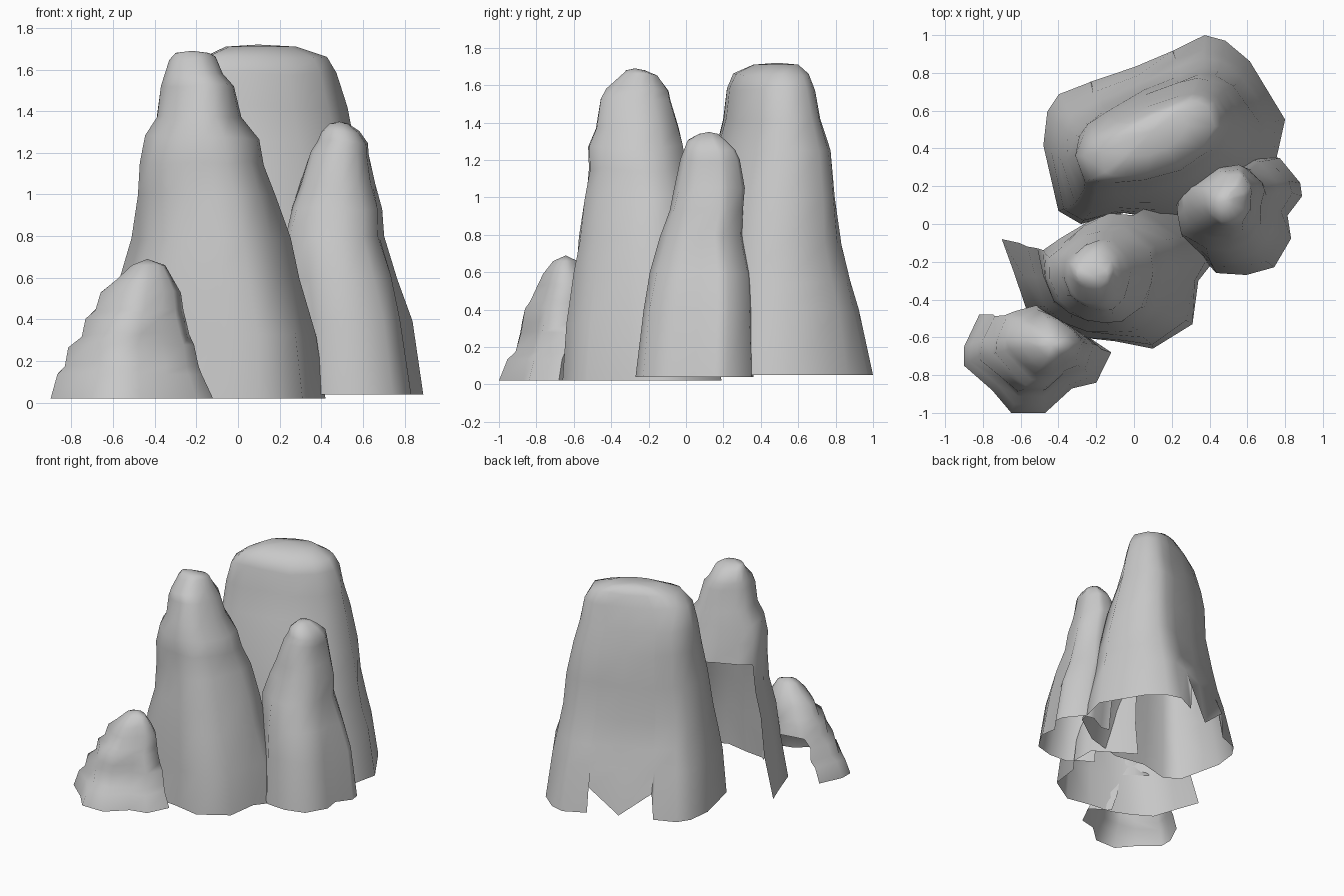
import bpy
import bmesh
import math
from mathutils import Vector, noise

cube = bpy.data.objects.get("Cube")
if cube:
    bpy.data.objects.remove(cube, do_unlink=True)

# One plain stone colour for every rock
stone = bpy.data.materials.new("grey_stone")
stone.use_nodes = True
stone_colour = (.58, .58, .58, 1)
stone.diffuse_color = stone_colour
shader = next(n for n in stone.node_tree.nodes if n.type == "BSDF_PRINCIPLED")
shader.inputs["Base Color"].default_value = stone_colour


def fit_to_box(points, box):
    """Move and scale a ring of points so that it exactly fills a box."""
    xs, ys = zip(*points)
    left, front = min(xs), min(ys)
    wide, deep = max(xs) - left, max(ys) - front
    return [Vector((box[0] + (x - left) / wide * (box[1] - box[0]),
                    box[2] + (y - front) / deep * (box[3] - box[2])))
            for x, y in points]


def ring_outline(outline, box, amount, skew):
    """Blend the base outline towards a (diagonally skewed) oval in the box."""
    points = fit_to_box(outline, (-1, 1, -1, 1))
    blended = []
    for p in points:
        turn = math.atan2(p.y, p.x)
        oval = Vector((math.cos(turn - skew), math.sin(turn + skew)))
        blended.append(p.lerp(oval, amount))
    return fit_to_box(blended, box)


def make_rock(name, outline, levels, peak, rounding, lumps, skew=0,
              open_sides=(), open_below=0, lifted=()):
    """Loft an open-bottomed shell from a base outline through level boxes."""
    count = len(outline)
    bm = bmesh.new()
    rings = []
    for row, (z, *box) in enumerate(levels):
        middle = Vector(((box[0] + box[1]) / 2, (box[2] + box[3]) / 2))
        ring = []
        for i, p in enumerate(ring_outline(outline, box, rounding * z / peak, skew)):
            height = z
            if 0 < row < len(levels) - 1:
                # Weathered bulges and uneven ledges
                seed = Vector((p.x, p.y, z)) * 5
                p += (p - middle).normalized() * noise.noise(seed) * lumps
                height += noise.noise(seed + Vector((9, 0, 0))) * lumps
            elif row == 0 and i in lifted:
                height += .2
            ring.append(bm.verts.new((p.x, p.y, height)))
        rings.append(ring)
    for row in range(len(rings) - 1):
        low, high = rings[row], rings[row + 1]
        for i in range(count):
            if i in open_sides and levels[row][0] < open_below:
                continue
            j = (i + 1) % count
            bm.faces.new((low[i], low[j], high[j], high[i]))
    # Domed crown
    crown = sum((v.co for v in rings[-1]), Vector()) / count
    tip = bm.verts.new((crown.x, crown.y, peak))
    for i in range(count):
        bm.faces.new((rings[-1][i], rings[-1][(i + 1) % count], tip))
    loose = [v for v in bm.verts if not v.link_faces]
    bmesh.ops.delete(bm, geom=loose, context="VERTS")

    mesh = bpy.data.meshes.new(name)
    bm.to_mesh(mesh)
    bm.free()
    mesh.materials.append(stone)
    rock = bpy.data.objects.new(name, mesh)
    bpy.context.collection.objects.link(rock)
    bpy.ops.object.select_all(action="DESELECT")
    rock.select_set(True)
    bpy.context.view_layer.objects.active = rock
    bpy.ops.object.shade_smooth_by_angle(angle=math.radians(65))


# Broad back rock, with a ragged hem on its rear side
make_rock(
    "broad_back_rock",
    outline=[(-.28, 0), (-.05, .06), (.2, .02), (.5, .1), (.74, .27), (.8, .55),
             (.61, .86), (.48, .97), (.37, 1), (.21, .92), (.2, .915), (0, .83),
             (-.23, .755), (-.24, .75), (-.4, .69), (-.46, .6), (-.48, .42),
             (-.4, .07)],
    levels=[(.05, -.48, .8, 0, 1), (.4, -.44, .74, .02, .93),
            (.55, -.41, .71, .04, .88), (.75, -.38, .67, .06, .83),
            (1, -.35, .62, .1, .8), (1.25, -.32, .56, .15, .77),
            (1.42, -.3, .52, .2, .72), (1.58, -.26, .48, .22, .68),
            (1.66, -.18, .43, .26, .65), (1.71, -.06, .28, .36, .6)],
    peak=1.72, rounding=.8, lumps=.02, skew=.3, lifted=(10, 12))

# Tall front rock, hollow at the back
make_rock(
    "tall_front_rock",
    outline=[(-.7, -.08), (-.63, -.27), (-.57, -.45), (-.42, -.54), (-.28, -.6),
             (-.1, -.62), (.1, -.66), (.31, -.53), (.34, -.3), (.42, -.2),
             (.42, 0), (.12, .19), (-.1, .17), (-.3, .1), (-.5, -.02)],
    levels=[(.02, -.7, .42, -.66, .19), (.32, -.62, .38, -.63, .15),
            (.6, -.56, .3, -.6, .1), (.78, -.5, .25, -.57, .07),
            (1, -.48, .18, -.54, .05), (1.15, -.47, .13, -.52, .01),
            (1.27, -.45, .1, -.52, -.01), (1.37, -.39, .01, -.48, -.03),
            (1.53, -.36, -.01, -.46, -.08), (1.58, -.35, -.08, -.43, -.09),
            (1.65, -.33, -.12, -.34, -.15), (1.68, -.3, -.14, -.32, -.22)],
    peak=1.69, rounding=.8, lumps=.025,
    open_sides=(11, 12, 13, 14), open_below=1)

# Pointed side rock, open where it meets its neighbours
make_rock(
    "pointed_side_rock",
    outline=[(.38, -.19), (.44, -.25), (.6, -.26), (.75, -.22), (.84, -.07),
             (.82, .05), (.9, .15), (.89, .22), (.78, .35), (.7, .36),
             (.57, .29), (.5, .3), (.4, .22), (.22, .17), (.24, 0), (.27, -.13)],
    levels=[(.04, .22, .89, -.27, .36), (.4, .22, .83, -.23, .36),
            (.6, .22, .77, -.19, .35), (.8, .23, .71, -.14, .3),
            (.93, .26, .69, -.09, .31), (1.05, .3, .66, -.07, .31),
            (1.2, .35, .63, -.02, .28), (1.25, .39, .63, 0, .26),
            (1.3, .41, .59, .02, .21), (1.34, .44, .53, .07, .17)],
    peak=1.35, rounding=.6, lumps=.025,
    open_sides=(11, 12, 13, 14), open_below=.6)

# Small low rock, open along its foot at the back
make_rock(
    "small_low_rock",
    outline=[(-.82, -.48), (-.9, -.65), (-.9, -.75), (-.75, -.88), (-.65, -1),
             (-.47, -1), (-.33, -.87), (-.2, -.84), (-.12, -.68), (-.27, -.58),
             (-.4, -.5), (-.55, -.42), (-.72, -.46)],
    levels=[(.02, -.9, -.12, -1, -.42), (.14, -.86, -.17, -.96, -.42),
            (.18, -.82, -.19, -.92, -.42), (.28, -.81, -.21, -.89, -.43),
            (.33, -.75, -.23, -.88, -.43), (.41, -.73, -.25, -.86, -.45),
            (.45, -.68, -.26, -.83, -.46), (.53, -.65, -.27, -.79, -.49),
            (.59, -.58, -.31, -.76, -.52), (.66, -.51, -.35, -.71, -.58)],
    peak=.69, rounding=.45, lumps=.02,
    open_sides=(9, 10, 11, 12), open_below=.3)
